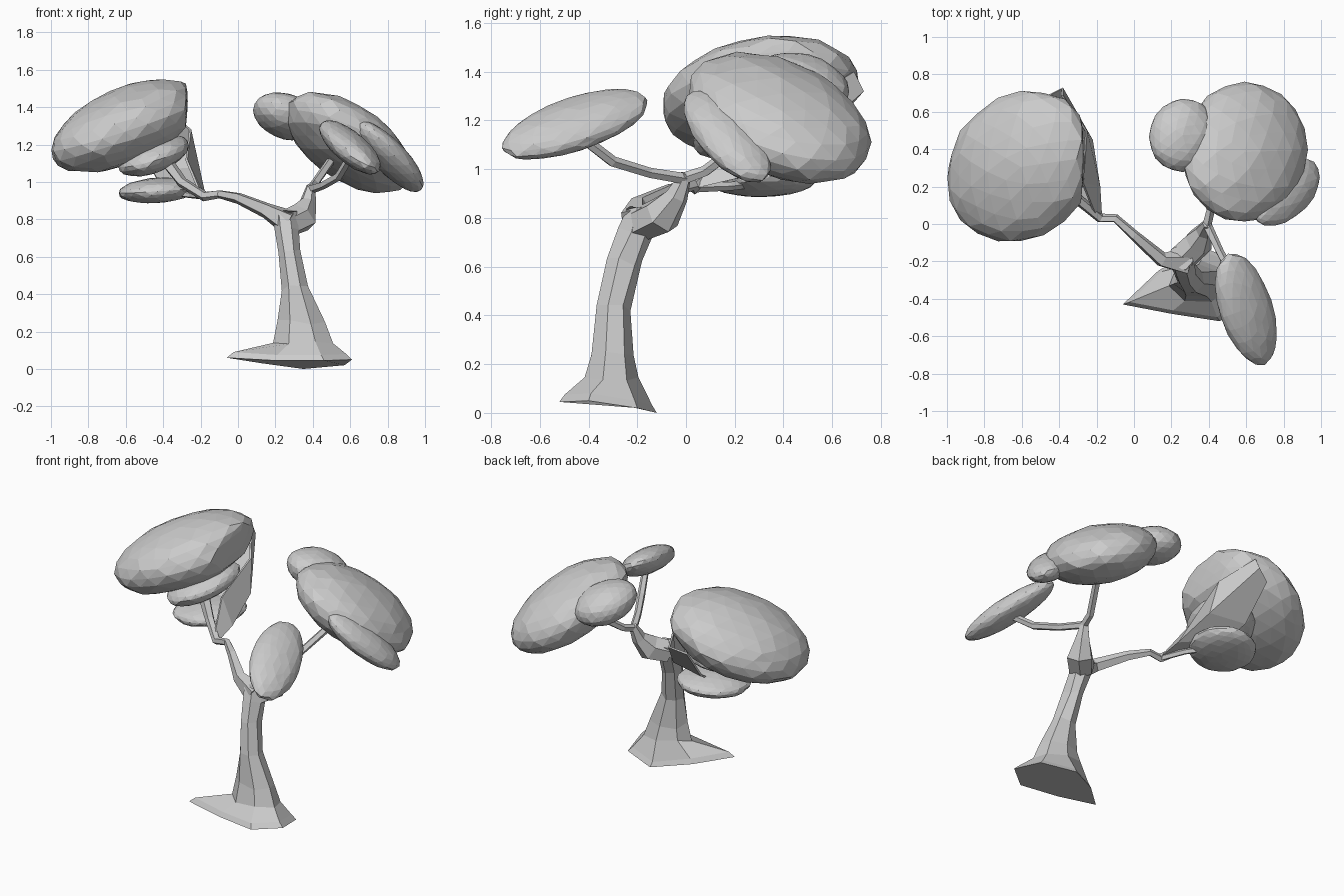
import bpy, bmesh, math, random
from mathutils import Vector, Matrix

if "Cube" in bpy.data.objects:
    bpy.data.objects.remove(bpy.data.objects["Cube"])

random.seed(4)


def finish(name, bm):
    bmesh.ops.recalc_face_normals(bm, faces=bm.faces)
    mesh = bpy.data.meshes.new(name)
    bm.to_mesh(mesh)
    bm.free()
    ob = bpy.data.objects.new(name, mesh)
    bpy.context.collection.objects.link(ob)
    return ob


def loft(name, rings):
    """Skin equal-sized rings of points and cap both ends."""
    bm = bmesh.new()
    rows = [[bm.verts.new(p) for p in ring] for ring in rings]
    n = len(rows[0])
    for a, b in zip(rows, rows[1:]):
        for i in range(n):
            bm.faces.new((a[i], a[(i + 1) % n], b[(i + 1) % n], b[i]))
    bm.faces.new(rows[0])
    bm.faces.new(rows[-1])
    return finish(name, bm)


def limb(name, path, sides=5):
    """Faceted tube along (x, y, z, radius) points."""
    pts = [Vector(p[:3]) for p in path]
    rings, side = [], Vector((0.2, 0.3, 1))
    for i, p in enumerate(pts):
        t = (pts[min(i + 1, len(pts) - 1)] - pts[max(i - 1, 0)]).normalized()
        side = (side - t * side.dot(t)).normalized()
        other = t.cross(side)
        ring = []
        for k in range(sides):
            a = math.tau * k / sides
            r = path[i][3] * random.uniform(0.9, 1.1)
            ring.append(p + (side * math.cos(a) + other * math.sin(a)) * r)
        rings.append(ring)
    return loft(name, rings)


def clump(name, centre, half, xy, xz, yz, xmax=9, detail=3):
    """Tilted ellipsoid from its half extents and the tilt seen in each view."""
    l21 = xy
    l22 = math.sqrt(1 - xy * xy)
    l31 = xz
    l32 = (yz - xy * xz) / l22
    l33 = math.sqrt(max(0.02, 1 - l31 ** 2 - l32 ** 2))
    shear = Matrix(((1, 0, 0), (l21, l22, 0), (l31, l32, l33)))
    bm = bmesh.new()
    bmesh.ops.create_icosphere(bm, subdivisions=detail, radius=1)
    for v in bm.verts:
        q = shear @ (v.co * random.uniform(0.98, 1.02))
        p = Vector([c + h * d for c, h, d in zip(centre, half, q)])
        if p.x > xmax:
            p.x = xmax + (p.x - xmax) * 0.15
        v.co = p
    return finish(name, bm)


# trunk: flared, slightly tilted foot with seven-sided rings above
foot = [(-.06, -.43, .06), (.20, -.48, .045), (.46, -.52, .045), (.61, -.40, .05),
        (.57, -.20, .02), (.35, -.12, 0), (.13, -.25, .03)]
lip = [(x * .9 + .03, y * .9 - .03, z + .03) for x, y, z in foot]
rings = [foot, lip]
for cx, cy, z, rx, ry in [(.35, -.31, .15, .165, .115), (.34, -.305, .25, .13, .09),
                          (.305, -.30, .43, .072, .072), (.275, -.255, .62, .06, .075),
                          (.26, -.20, .76, .068, .085), (.25, -.18, .83, .068, .07)]:
    ring = []
    for k in range(7):
        a = math.radians(190) + math.tau * k / 7
        ring.append((cx + rx * math.cos(a), cy + ry * math.sin(a), z + random.uniform(-.02, .02)))
    rings.append(ring)
loft("trunk", rings)

# main branches
limb("left_branch", [(.27, -.20, .78, .075), (.15, -.19, .85, .045), (0, -.06, .915, .03),
                     (-.10, .03, .935, .024), (-.18, .03, .925, .028),
                     (-.30, .13, 1.0, .03), (-.42, .22, 1.16, .04)])
limb("right_fork", [(.26, -.18, .77, .075), (.34, -.10, .81, .08), (.375, -.04, .89, .048),
                    (.39, 0, .98, .025)], 6)
limb("front_twig", [(.39, 0, .96, .026), (.46, -.15, .985, .024), (.54, -.30, 1.03, .024),
                    (.60, -.43, 1.13, .022)])
limb("back_twig", [(.39, -.01, .96, .026), (.41, .08, .99, .024), (.50, .25, 1.12, .024)])
limb("left_twig", [(-.18, .03, .925, .02), (-.25, .18, .93, .018), (-.38, .32, .95, .02)])

# foliage clumps
clump("left_canopy", (-.605, .305, 1.30), (.395, .405, .25), .14, .52, .2, -.28)
clump("left_under_canopy", (-.45, .28, 1.14), (.19, .25, .11), .1, .5, .3)
clump("left_low_leaf", (-.43, .32, .955), (.21, .22, .07), .1, .2, .1)
clump("right_canopy", (.59, .385, 1.21), (.335, .375, .27), .03, -.53, -.38)
clump("right_side_clump", (.81, .17, 1.135), (.185, .18, .19), .45, -.78, -.62)
clump("right_back_clump", (.26, .475, 1.35), (.18, .195, .13), .05, -.25, -.25)
clump("front_clump", (.60, -.455, 1.185), (.165, .30, .145), -.45, -.7, .6)

# thin torn leaf sheet rising behind the left branch and folding under the canopy
rows = [[(-.25, .10, .94), (-.42, .38, .99), (-.46, .50, 1.06), (-.48, .68, 1.28)],
        [(-.17, .03, .92), (-.18, .20, .96), (-.22, .45, 1.07), (-.38, .73, 1.32)],
        [(-.20, .04, .95), (-.27, .22, 1.12), (-.25, .50, 1.28), (-.38, .69, 1.40)]]
bm = bmesh.new()
grid = [[bm.verts.new(p) for p in row] for row in rows]
for a, b in zip(grid, grid[1:]):
    for i in range(3):
        bm.faces.new((a[i], a[i + 1], b[i + 1], b[i]))
sheet = finish("left_leaf_sheet", bm)
mod = sheet.modifiers.new("thickness", 'SOLIDIFY')
mod.thickness = 0.012
